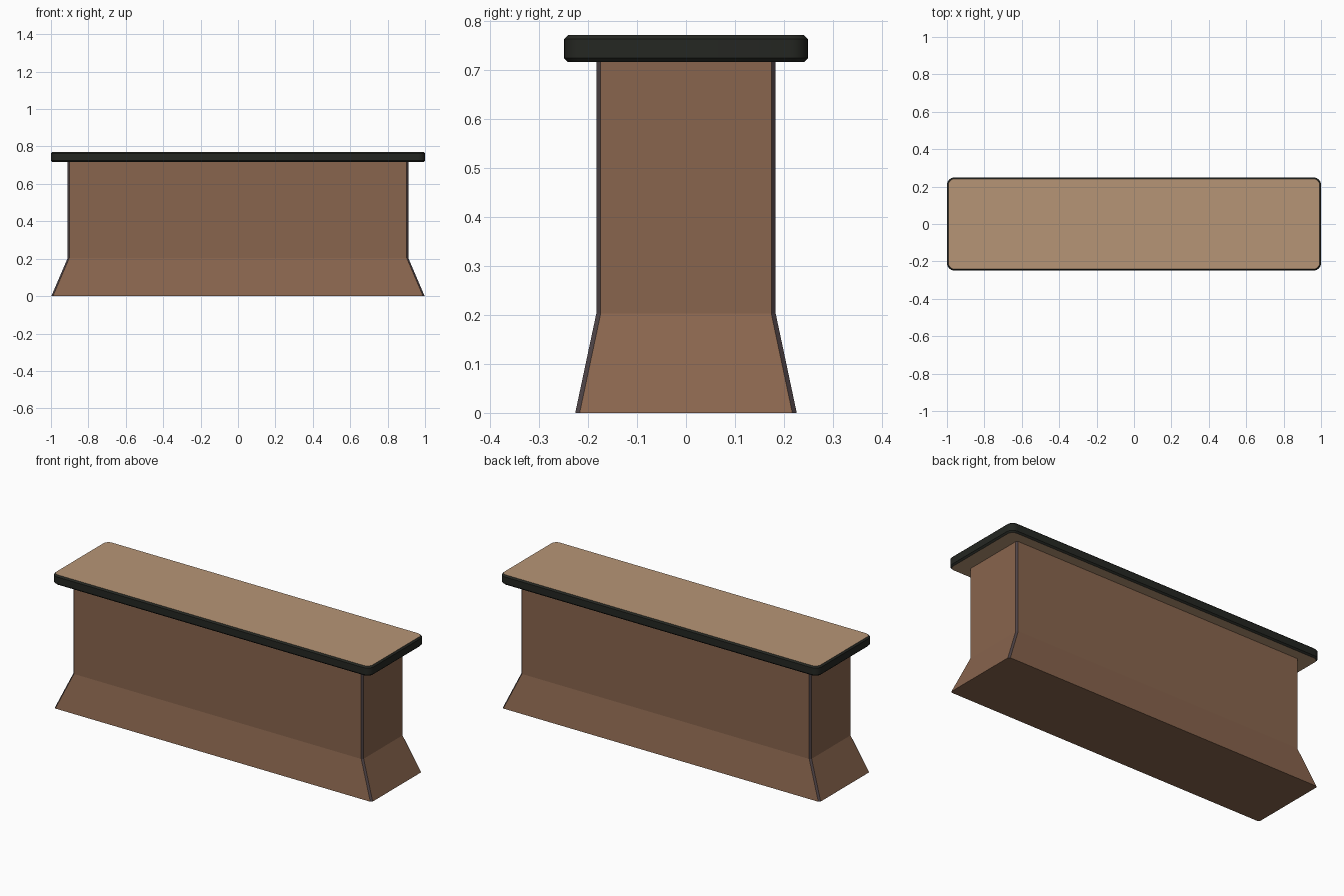
import bpy
import math

if "Cube" in bpy.data.objects:
    bpy.data.objects.remove(bpy.data.objects["Cube"])


def material(name, color):
    m = bpy.data.materials.new(name)
    m.diffuse_color = (*color, 1)
    m.use_nodes = True
    m.node_tree.nodes["Principled BSDF"].inputs["Base Color"].default_value = m.diffuse_color
    return m


brown = material("brown_panel", (0.25, 0.13, 0.075))
trim = material("dark_trim", (0.075, 0.055, 0.06))
tan = material("tan_top", (0.47, 0.30, 0.18))
black = material("black_rim", (0.018, 0.02, 0.016))


def ring(hx, hy, z, r, seg):
    """Rectangle outline with rounded corners (seg=1 gives a chamfer)."""
    pts = []
    for i, (sx, sy) in enumerate(((1, 1), (-1, 1), (-1, -1), (1, -1))):
        for k in range(seg + 1):
            a = math.pi / 2 * (i + k / seg)
            pts.append((sx * (hx - r) + r * math.cos(a),
                        sy * (hy - r) + r * math.sin(a), z))
    return pts


def loft(name, rings, mats, side_index):
    """Closed skin through the rings; side_index(i) picks each side's material."""
    n = len(rings[0])
    faces = [tuple(reversed(range(n))),
             tuple(range((len(rings) - 1) * n, len(rings) * n))]
    index = [0, 0]
    for j in range(len(rings) - 1):
        for i in range(n):
            k = (i + 1) % n
            faces.append((j * n + i, j * n + k, (j + 1) * n + k, (j + 1) * n + i))
            index.append(side_index(i))
    mesh = bpy.data.meshes.new(name)
    mesh.from_pydata([p for r in rings for p in r], [], faces)
    for m in mats:
        mesh.materials.append(m)
    for poly, m in zip(mesh.polygons, index):
        poly.material_index = m
    obj = bpy.data.objects.new(name, mesh)
    bpy.context.collection.objects.link(obj)
    return obj


# Flared counter body with dark chamfered corners
body = [(0.998, 0.226, 0.0), (0.911, 0.183, 0.203), (0.911, 0.183, 0.717)]
loft("counter_body", [ring(x, y, z, 0.009, 1) for x, y, z in body],
     [brown, trim], lambda i: 1 - i % 2)

# Tan worktop slab with a rounded, bevelled black rim
inset = 0.008
slab = [(inset, 0.716), (0, 0.716 + inset), (0, 0.771 - inset), (inset, 0.771)]
top = loft("counter_top",
           [ring(1 - d, 0.249 - d, z, 0.04 - d, 6) for d, z in slab],
           [tan, black], lambda i: 1)
bpy.context.view_layer.objects.active = top
top.select_set(True)
bpy.ops.object.shade_smooth_by_angle(angle=math.radians(30))
